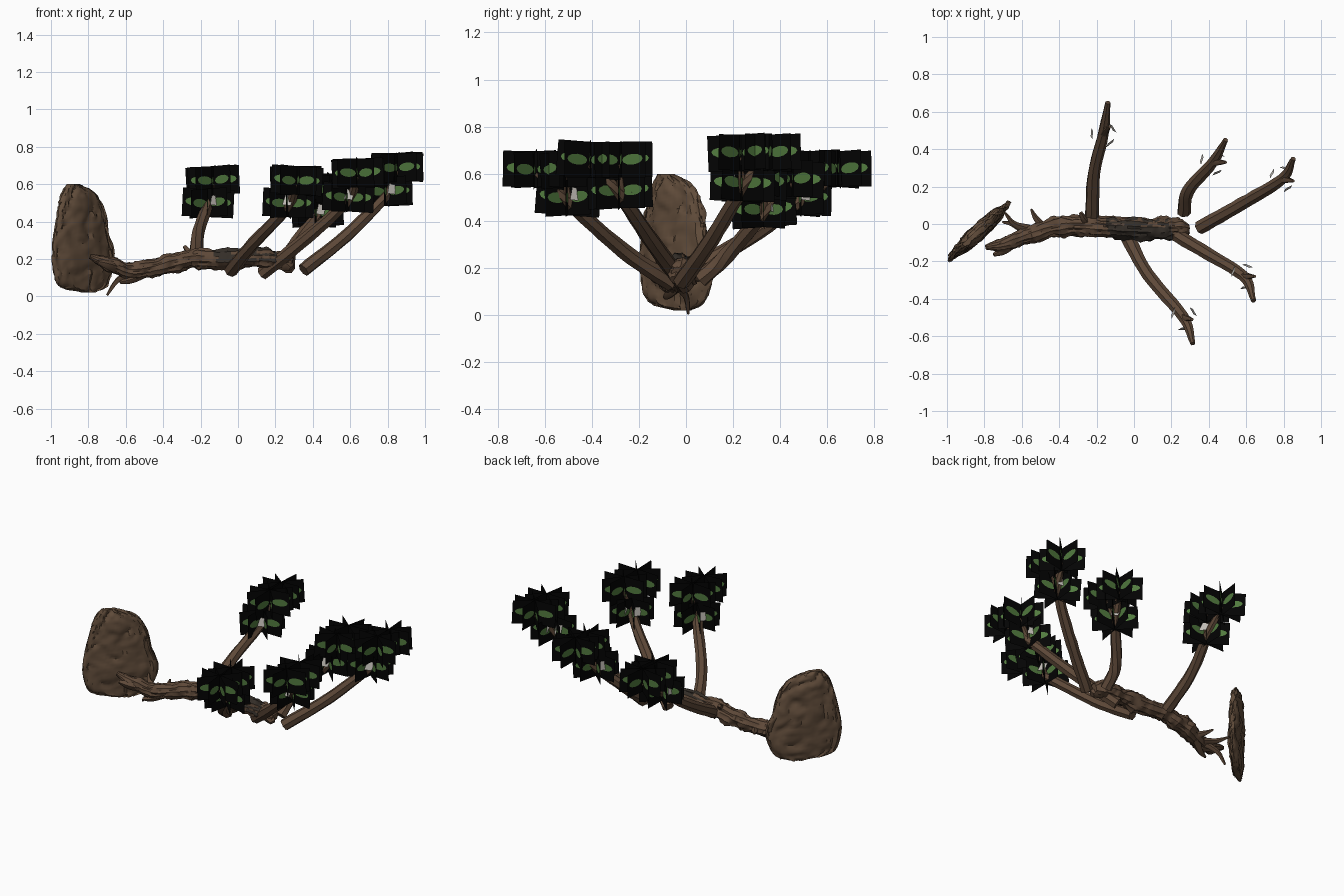
import bpy, bmesh, math, random
from mathutils import Vector, Matrix, noise

if "Cube" in bpy.data.objects:
    bpy.data.objects.remove(bpy.data.objects["Cube"])

random.seed(4)

def material(name, rgb):
    m = bpy.data.materials.new(name)
    m.diffuse_color = (*rgb, 1)
    m.use_nodes = True
    m.node_tree.nodes["Principled BSDF"].inputs["Base Color"].default_value = m.diffuse_color
    return m

BARK = material("bark brown", (0.112, 0.066, 0.04))
SLAB = material("slab brown", (0.12, 0.073, 0.043))
DARK = material("charred grey", (0.034, 0.027, 0.021))
BLACK = material("card black", (0.001, 0.001, 0.001))
GREEN = material("leaf green", (0.085, 0.2, 0.05))
PALE = material("pale flake", (0.55, 0.52, 0.48))

def finish(bm, name, mats, smooth=True):
    me = bpy.data.meshes.new(name)
    bm.to_mesh(me)
    bm.free()
    for m in mats:
        me.materials.append(m)
    ob = bpy.data.objects.new(name, me)
    bpy.context.collection.objects.link(ob)
    if smooth:
        bpy.context.view_layer.objects.active = ob
        ob.select_set(True)
        bpy.ops.object.shade_smooth_by_angle(angle=math.radians(35))
        ob.select_set(False)
    return ob

def loft(bm, rings):
    vs = [[bm.verts.new(p) for p in r] for r in rings]
    n = len(vs[0])
    for a, b in zip(vs, vs[1:]):
        for i in range(n):
            bm.faces.new((a[i], a[(i + 1) % n], b[(i + 1) % n], b[i]))
    bm.faces.new(vs[0][::-1])
    bm.faces.new(vs[-1])
    bmesh.ops.recalc_face_normals(bm, faces=bm.faces)

def spline(pts, steps):
    """Catmull-Rom through (x, y, z, radius) points."""
    P = [Vector(p) for p in pts]
    P = [2 * P[0] - P[1]] + P + [2 * P[-1] - P[-2]]
    out = []
    for i in range(1, len(P) - 2):
        a, b, c, d = P[i - 1:i + 3]
        for k in range(steps):
            t = k / steps
            out.append(0.5 * (2 * b + (c - a) * t + (2 * a - 5 * b + 4 * c - d) * t * t
                              + (3 * b - a - 3 * c + d) * t ** 3))
    return out + [P[-2]]

def limb(bm, pts, sides=12, steps=6, rough=0.1, ridge=0.06):
    """Ridged bark tube along a path."""
    path = spline(pts, steps)
    rings = []
    for i, p in enumerate(path):
        c, r = p.xyz, p.w
        d = (path[min(i + 1, len(path) - 1)].xyz - path[max(i - 1, 0)].xyz).normalized()
        u = d.cross(Vector((0.1, 0.25, 1))).normalized()
        v = u.cross(d)
        ring = []
        for k in range(sides):
            a = math.tau * k / sides
            o = u * math.cos(a) + v * math.sin(a)
            q = c + o * r
            f = 1 + ridge * (-1) ** k + rough * (noise.noise(q * 14) + 0.5 * noise.noise(q * 40))
            ring.append(c + o * r * f)
        rings.append(ring)
    loft(bm, rings)

# upright root slab: lens-shaped rough plate, rows of (z, left x, right x)
rows = [(0.02, -0.83, -0.77, 0), (0.06, -0.96, -0.7, 0), (0.2, -0.995, -0.66, 0),
        (0.33, -0.985, -0.69, 0), (0.45, -0.965, -0.71, 0), (0.55, -0.94, -0.76, 0),
        (0.6, -0.91, -0.85, 0)]
rings = []
for z, l, r, _ in spline(rows, 8):
    mid, half = (l + r) / 2, (r - l) / 2
    thick = 0.008 + 0.034 * math.sqrt(max(0, 1 - ((z - 0.3) / 0.31) ** 2))
    ring = []
    for k in range(56):
        a = math.tau * k / 56
        s = math.sin(a)
        x = mid + half * math.cos(a)
        p = Vector((x, 0.94 * x + 0.74, z))
        q = p + Vector((0.5 * s, 0, 0))
        # bumps plus sharp creases
        nz = 0.012 * noise.noise(q * 8) + 0.008 * noise.noise(q * 28)
        nz -= 0.014 * max(0, 1 - 7 * abs(noise.noise(q * 6 + Vector((3, 1, 7))))) * (1 if s > 0 else -1)
        p += Vector((-0.69, 0.73, 0)) * (thick * s * abs(s) ** 0.3 + nz)
        p.z += 0.006 * noise.noise(q * 20) if 0.04 < z < 0.59 else 0
        ring.append(p)
    rings.append(ring)
bm = bmesh.new()
loft(bm, rings)
finish(bm, "root_slab", [SLAB])

# fallen trunk with charred top
bm = bmesh.new()
limb(bm, [(-0.79, -0.125, 0.215, 0.012), (-0.7, -0.11, 0.18, 0.034), (-0.57, -0.065, 0.135, 0.043),
          (-0.4, -0.015, 0.165, 0.052), (-0.25, -0.01, 0.2, 0.055), (-0.1, -0.02, 0.2, 0.054),
          (0.1, -0.03, 0.205, 0.055), (0.22, -0.025, 0.2, 0.052), (0.29, -0.03, 0.18, 0.035)],
     sides=24, steps=12, rough=0.4, ridge=0.05)
for f in bm.faces:
    c = f.calc_center_median()
    if -0.14 < c.x + 0.3 * (c.y + 0.03) < 0.2 and f.normal.z > 0.2 and f.normal.y < 0.6:
        f.material_index = 1
finish(bm, "trunk", [BARK, DARK])

# ragged roots and broken stubs on the trunk
stubs = [
    [(-0.58, -0.04, 0.13, 0.02), (-0.65, 0.0, 0.08, 0.014), (-0.7, 0.01, 0.006, 0.006)],
    [(-0.56, -0.03, 0.13, 0.025), (-0.64, 0.0, 0.15, 0.015), (-0.69, 0.06, 0.17, 0.006)],
    [(-0.5, -0.03, 0.13, 0.03), (-0.57, -0.07, 0.09, 0.02), (-0.63, -0.09, 0.075, 0.008)],
    [(-0.5, 0.0, 0.14, 0.02), (-0.53, 0.04, 0.15, 0.013), (-0.55, 0.08, 0.16, 0.005)],
    [(-0.64, -0.09, 0.15, 0.03), (-0.7, -0.14, 0.17, 0.024), (-0.75, -0.165, 0.185, 0.01)],
    [(-0.25, 0.0, 0.21, 0.022), (-0.27, 0.03, 0.245, 0.016), (-0.285, 0.06, 0.265, 0.01)],
    [(0.2, -0.02, 0.2, 0.04), (0.26, -0.04, 0.17, 0.035), (0.285, -0.05, 0.15, 0.02)],
]
bm = bmesh.new()
for s in stubs:
    limb(bm, s, sides=8, steps=4)
finish(bm, "roots_and_stubs", [BARK])

# branches: main path, then side twig end near the fork
branches = {
    "back_left": ([(-0.225, 0.04, 0.2), (-0.215, 0.27, 0.33), (-0.165, 0.48, 0.48), (-0.14, 0.65, 0.6)],
                  (-0.13, 0.52, 0.6)),
    "back_middle": ([(0.265, 0.06, 0.15), (0.29, 0.18, 0.26), (0.42, 0.33, 0.43), (0.49, 0.45, 0.56)],
                    (0.49, 0.33, 0.55)),
    "back_right": ([(0.35, -0.02, 0.14), (0.58, 0.11, 0.325), (0.79, 0.24, 0.54), (0.852, 0.35, 0.67)],
                   (0.852, 0.23, 0.67)),
    "front_left": ([(-0.04, -0.06, 0.135), (0.075, -0.27, 0.275), (0.265, -0.5, 0.48), (0.315, -0.64, 0.6)],
                   (0.31, -0.51, 0.6)),
    "front_right": ([(0.13, 0.0, 0.12), (0.36, -0.14, 0.305), (0.585, -0.28, 0.51), (0.64, -0.41, 0.64)],
                    (0.645, -0.28, 0.64)),
}

def star_of_cards(bm, centre, count=4):
    """Crossed upright black cards, each with a pair of leaves on both sides."""
    for i in range(count):
        turn = Matrix.Rotation(math.pi * i / count + random.uniform(-0.12, 0.12), 4, 'Z')
        roll = Matrix.Rotation(random.uniform(-0.08, 0.08), 4, 'Y')
        M = Matrix.Translation(centre) @ turn @ roll
        w, h = 0.138, 0.076
        bm.faces.new([bm.verts.new(M @ Vector((x, 0, z)))
                      for x, z in ((-w, -h), (w, -h), (w, h), (-w, h))])
        for side in (-1, 1):
            for s in (-1, 1):
                ring = []
                for k in range(12):
                    a = math.tau * k / 12
                    ring.append(bm.verts.new(M @ Vector((
                        s * 0.068 + 0.055 * math.cos(a), 0.0015 * side,
                        0.002 + 0.023 * math.sin(a) + 0.004 * s * math.cos(a)))))
                f = bm.faces.new(ring if side < 0 else ring[::-1])
                f.material_index = 1

flakes = bmesh.new()
for name, (path, twig) in branches.items():
    bm = bmesh.new()
    limb(bm, [(*p, r) for p, r in zip(path, (0.035, 0.033, 0.028, 0.013))], sides=14)
    fork, tip, twig = Vector(path[2]), Vector(path[3]), Vector(twig)
    mid = fork.lerp(twig, 0.5) + Vector((0, 0, -0.01))
    limb(bm, [(*fork, 0.024), (*mid, 0.016), (*twig, 0.008)], sides=8, steps=4)
    finish(bm, name + "_branch", [BARK])

    # foliage at the tip, the side twig and the fork
    bm = bmesh.new()
    for c in (tip + Vector((0, 0, 0.02)), twig + Vector((0, 0, 0.02)), fork + Vector((0.005, 0, 0.02))):
        star_of_cards(bm, c)
    finish(bm, name + "_leaves", [BLACK, GREEN], smooth=False)

    # pale flakes around the fork, facing outward
    for i in range(3):
        a = math.tau * i / 3 + random.uniform(-0.4, 0.4) - 1.2
        M = (Matrix.Translation(fork + Vector((0.06 * math.cos(a), 0.06 * math.sin(a), 0.035)))
             @ Matrix.Rotation(a + math.pi / 2, 4, 'Z') @ Matrix.Rotation(-0.2, 4, 'X'))
        flakes.faces.new([flakes.verts.new(M @ Vector((x, 0, z)))
                          for x, z in ((-0.03, -0.025), (0.015, -0.03), (0.03, 0.02), (-0.012, 0.03))])
finish(flakes, "pale_flakes", [PALE], smooth=False)
